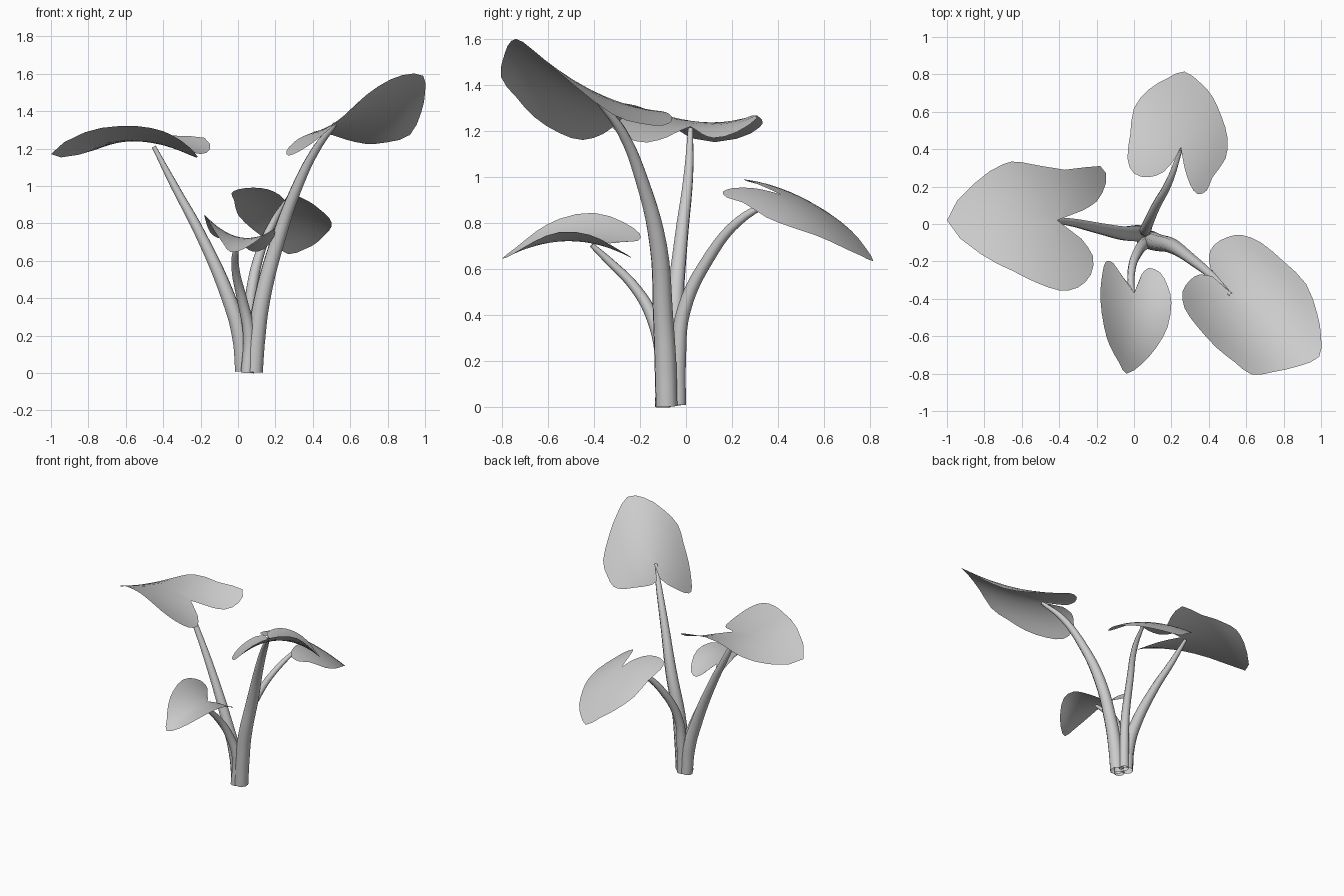
import bpy, bmesh
from mathutils import Vector

if "Cube" in bpy.data.objects:
    bpy.data.objects.remove(bpy.data.objects["Cube"])


def smooth_outline(pts, n=2):
    """Catmull-Rom through the outline points."""
    p = [Vector(q) for q in pts]
    p = [2 * p[0] - p[1]] + p + [2 * p[-1] - p[-2]]
    out = []
    for a, b, c, d in zip(p, p[1:], p[2:], p[3:]):
        for k in range(n):
            t = k / n
            out.append(0.5 * (2 * b + (c - a) * t + (2 * a - 5 * b + 4 * c - d) * t * t
                              + (3 * b - a - 3 * c + d) * t ** 3))
    return out + [p[-2]]


def leaf(name, base, tip, bend, outline, rings=7):
    """Open fan from the notch to the outline, lifted by a bending surface.
    bend = z0, u, u^2, v, v^2, uv, uv^2 (u along the midrib, v to its left)."""
    base = Vector(base)
    axis = (Vector(tip) - base).normalized()
    side = Vector((-axis.y, axis.x))

    def point(p):
        u, v = (p - base).dot(axis), (p - base).dot(side)
        terms = (1, u, u * u, v, v * v, u * v, u * v * v)
        return p.x, p.y, sum(k * t for k, t in zip(bend, terms))

    bm = bmesh.new()
    hub = bm.verts.new(point(base))
    edge = smooth_outline(outline)
    rows = [[bm.verts.new(point(base.lerp(p, r / rings))) for p in edge]
            for r in range(1, rings + 1)]
    for i in range(len(edge) - 1):
        bm.faces.new((hub, rows[0][i], rows[0][i + 1]))
        for a, b in zip(rows, rows[1:]):
            bm.faces.new((a[i], b[i], b[i + 1], a[i + 1]))
    me = bpy.data.meshes.new(name)
    bm.to_mesh(me)
    bm.free()
    me.shade_smooth()
    bpy.context.collection.objects.link(bpy.data.objects.new(name, me))


def stem(name, path):
    """Tapered tube; each path point is x, y, z, radius."""
    cu = bpy.data.curves.new(name, 'CURVE')
    cu.dimensions = '3D'
    cu.bevel_depth = 1
    cu.bevel_resolution = 2
    cu.resolution_u = 5
    sp = cu.splines.new('BEZIER')
    sp.bezier_points.add(len(path) - 1)
    for bp, (x, y, z, r) in zip(sp.bezier_points, path):
        bp.co = (x, y, z)
        bp.radius = r
        bp.handle_left_type = bp.handle_right_type = 'AUTO'
    ob = bpy.data.objects.new(name, cu)
    bpy.context.collection.objects.link(ob)
    bpy.ops.object.select_all(action='DESELECT')
    ob.select_set(True)
    bpy.context.view_layer.objects.active = ob
    bpy.ops.object.convert(target='MESH')
    bpy.ops.object.shade_smooth()


# Left leaf: twisted, its front edge rises towards the tip
leaf("left_leaf", (-.41, .02), (-1, .02), (1.22, .24, -.55, -.02, .6, .75, -.8),
     [(-.28, .07), (-.2, .12), (-.15, .22), (-.18, .31), (-.37, .29), (-.6, .33),
      (-.7, .32), (-.85, .22), (-1, .02), (-.82, -.16), (-.65, -.25), (-.53, -.31),
      (-.4, -.355), (-.3, -.34), (-.23, -.27), (-.22, -.17), (-.28, -.08)])

# Right leaf: largest, rises steeply to its tip
leaf("right_leaf", (.52, -.37), (.99, -.71), (1.33, .33, .2, .1, -1.4, -1.15, 0),
     [(.42, -.28), (.35, -.27), (.3, -.3), (.26, -.36), (.27, -.45), (.34, -.55),
      (.44, -.66), (.54, -.74), (.63, -.805), (.75, -.79), (.88, -.76), (.99, -.71),
      (1, -.6), (.98, -.48), (.92, -.32), (.8, -.2), (.68, -.1), (.58, -.06),
      (.5, -.07), (.43, -.11), (.4, -.17), (.41, -.24)])

# Back leaf: hangs down towards the back
leaf("back_leaf", (.25, .41), (.27, .815), (.925, -.4, -.78, .28, -.8, 0, .8),
     [(.27, .3), (.3, .21), (.34, .16), (.39, .18), (.42, .25), (.49, .35), (.5, .46),
      (.47, .57), (.42, .68), (.36, .75), (.27, .815), (.18, .78), (.08, .72),
      (0, .62), (-.02, .48), (-.035, .35), (0, .27), (.08, .25), (.16, .28), (.22, .35)])

# Front leaf: smallest, cupped
leaf("front_leaf", (0, -.37), (-.04, -.8), (.715, .25, -.95, -.3, 2.1, 0, 1.5),
     [(-.02, -.33), (-.07, -.27), (-.11, -.21), (-.15, -.2), (-.17, -.27), (-.18, -.4),
      (-.16, -.55), (-.13, -.65), (-.08, -.74), (-.04, -.8), (.04, -.75), (.12, -.66),
      (.18, -.55), (.2, -.42), (.18, -.33), (.14, -.26), (.08, -.235), (.04, -.27),
      (.03, -.31)])

# Stems, gathered at the base
stem("left_stem", [(.025, -.045, .01, .042), (.01, -.05, .2, .045), (-.05, -.05, .4, .04),
                   (-.2, -.02, .74, .03), (-.34, .01, 1, .022), (-.45, .02, 1.21, .012)])
stem("right_stem", [(.085, -.085, .005, .05), (.1, -.09, .2, .05), (.13, -.1, .4, .046),
                    (.21, -.12, .7, .04), (.31, -.19, .98, .03), (.42, -.28, 1.2, .022),
                    (.52, -.38, 1.33, .012)])
stem("back_stem", [(.06, -.035, .01, .035), (.06, -.035, .2, .035), (.07, -.01, .42, .03),
                   (.12, .1, .65, .025), (.19, .23, .81, .02), (.25, .4, .91, .011)])
stem("front_stem", [(.05, -.1, 0, .035), (.06, -.1, .2, .033), (.02, -.15, .4, .027),
                    (-.01, -.23, .53, .022), (-.015, -.33, .63, .018), (0, -.41, .705, .011)])
